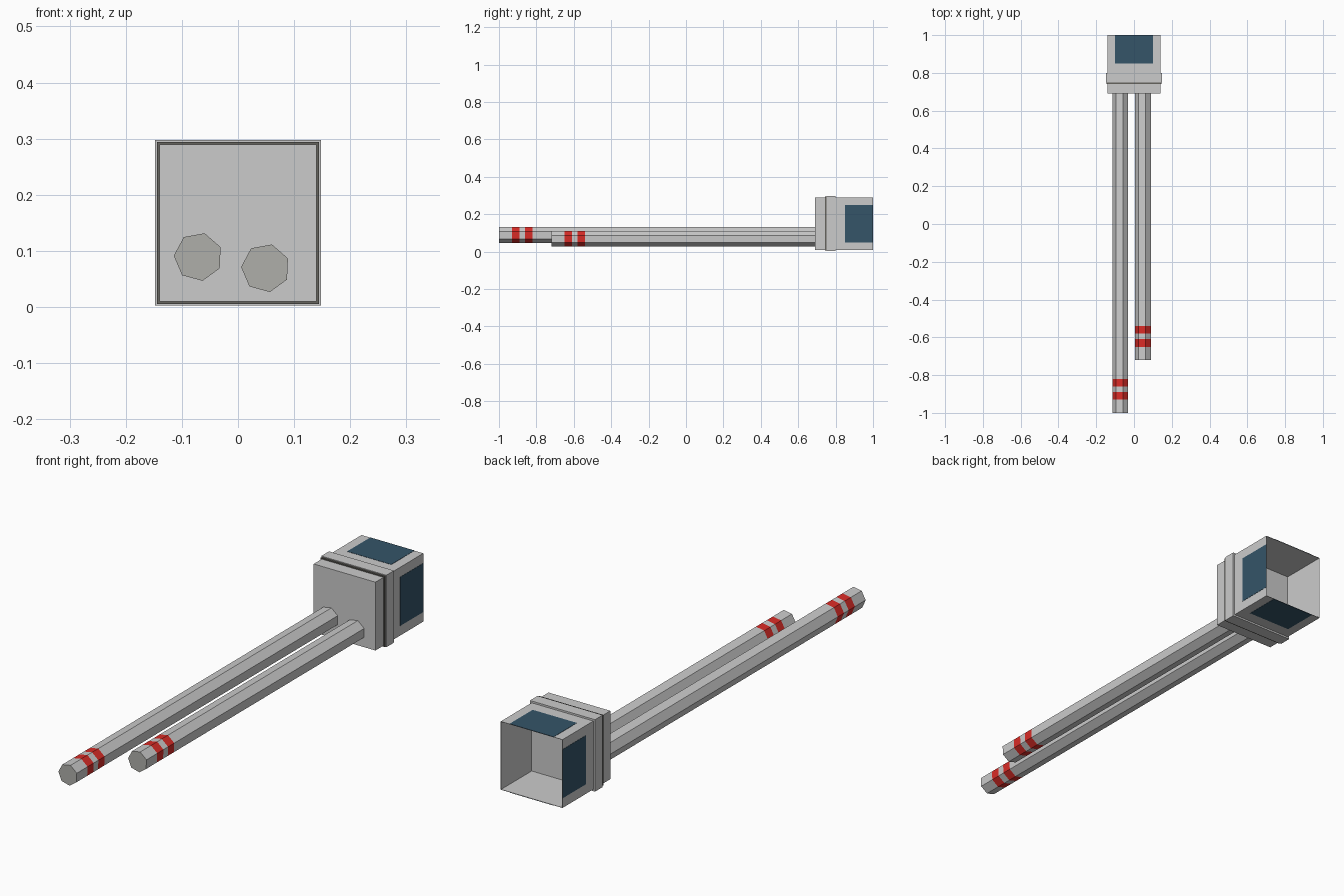
import bpy, bmesh
from math import cos, sin, radians, tau

if "Cube" in bpy.data.objects:
    bpy.data.objects.remove(bpy.data.objects["Cube"])


def material(name, rgb):
    m = bpy.data.materials.new(name)
    m.diffuse_color = (*rgb, 1)
    m.use_nodes = True
    m.node_tree.nodes["Principled BSDF"].inputs["Base Color"].default_value = m.diffuse_color
    return m


BLUE = material("panel_blue", (0.035, 0.09, 0.14))
RED = material("stripe_red", (0.7, 0.025, 0.02))
DARK = material("seal_dark", (0.13, 0.125, 0.11))
GREY = material("plain_grey", (0.8, 0.8, 0.8))
CAP = material("cap_grey", (0.43, 0.43, 0.4))
ZC = 0.15  # height of the housing axis


def finish(bm, name, mats=()):
    bmesh.ops.recalc_face_normals(bm, faces=bm.faces)
    me = bpy.data.meshes.new(name)
    bm.to_mesh(me)
    bm.free()
    for m in mats:
        me.materials.append(m)
    ob = bpy.data.objects.new(name, me)
    bpy.context.collection.objects.link(ob)
    return ob


def box(name, lo, hi, mats=(), open_back=False):
    bm = bmesh.new()
    bmesh.ops.create_cube(bm, size=1)
    for v in bm.verts:
        v.co = [(a + b) / 2 + c * (b - a) for a, b, c in zip(lo, hi, v.co)]
    if open_back:
        back = [f for f in bm.faces if f.calc_center_median().y > hi[1] - 1e-4]
        bmesh.ops.delete(bm, geom=back, context='FACES_ONLY')
    return finish(bm, name, mats)


def block(name, half, y0, y1, mats=(), open_back=False):
    return box(name, (-half, y0, ZC - half), (half, y1, ZC + half), mats, open_back)


def rod(name, x, z, tip, end=0.69, r=0.0435, sides=7):
    # rings along the rod; every second span is a red stripe
    ys = [tip, tip + 0.07, tip + 0.11, tip + 0.14, tip + 0.18, end]
    bm = bmesh.new()
    angles = [radians(177.5) + tau * i / sides for i in range(sides)]
    rings = [[bm.verts.new((x + r * cos(a), y, z + r * sin(a))) for a in angles] for y in ys]
    for k, (a, b) in enumerate(zip(rings, rings[1:])):
        for i in range(sides):
            j = (i + 1) % sides
            bm.faces.new((a[i], a[j], b[j], b[i])).material_index = k % 2
    for ring in (rings[0], rings[-1]):
        bm.faces.new(ring).material_index = 2
    return finish(bm, name, (GREY, RED, CAP))


# Housing: front block, dark seal, raised collar, hollow rear shell
block("front_block", 0.14, 0.69, 0.742)
block("seal_ring", 0.1445, 0.742, 0.75, (DARK,))
block("collar", 0.1475, 0.75, 0.80)
shell = block("rear_shell", 0.14, 0.80, 1.0, open_back=True)
wall = shell.modifiers.new("wall", 'SOLIDIFY')
wall.thickness = 0.002
wall.offset = -1

# Blue panels on all four sides of the rear shell
P, T = 0.10, 0.001
for s, side, level in ((-1, "left", "bottom"), (1, "right", "top")):
    near, far = sorted((s * 0.14, s * (0.14 + T)))
    box(side + "_panel", (near, 0.85, ZC - P), (far, 1.0, ZC + P), (BLUE,))
    box(level + "_panel", (-P, 0.85, ZC + near), (P, 1.0, ZC + far), (BLUE,))

# Two seven-sided rods with paired red stripes near the tips
rod("long_rod", -0.071, 0.0895, -1.0)
rod("short_rod", 0.049, 0.0695, -0.72)
